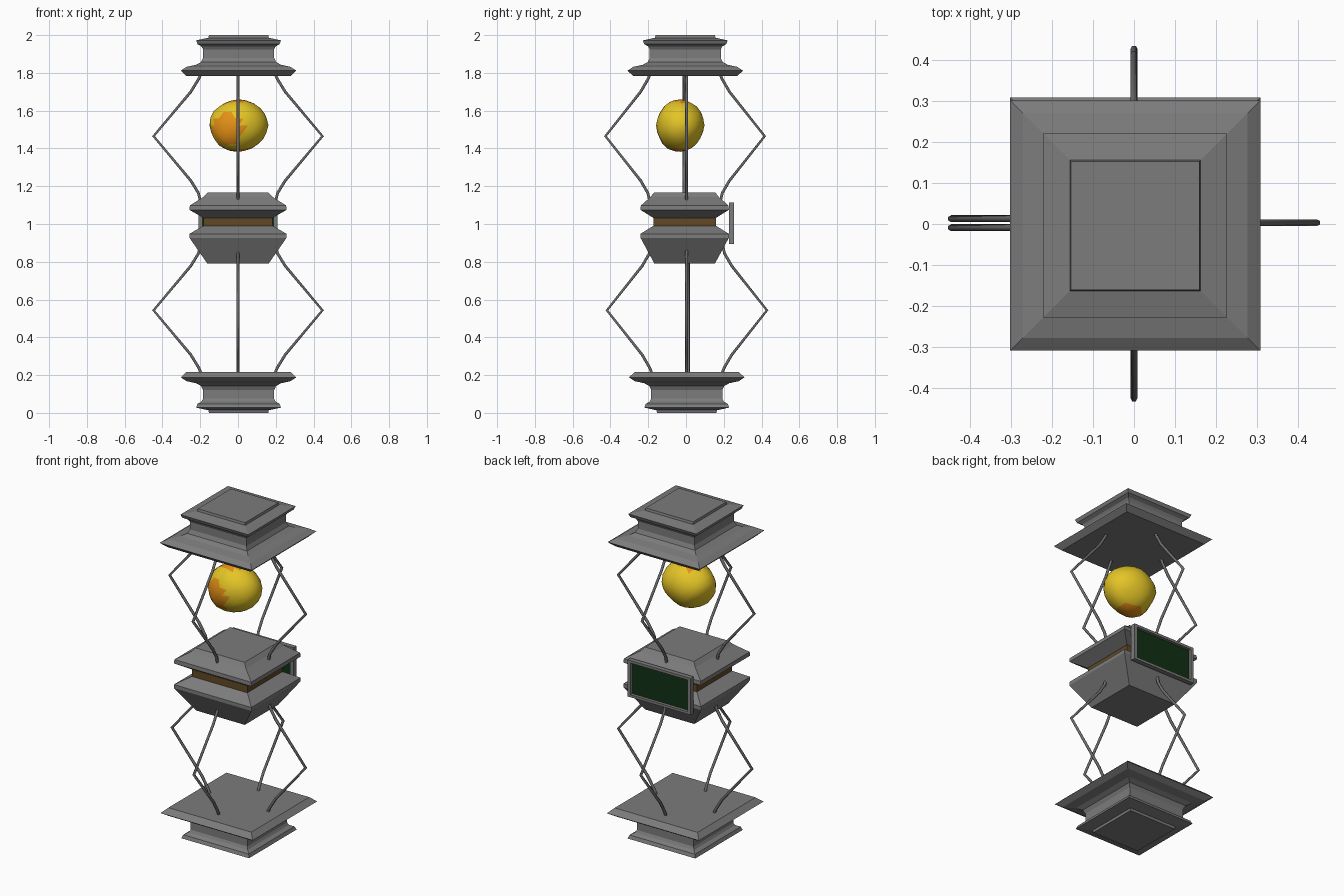
import bpy, bmesh, math
from mathutils import Vector

if "Cube" in bpy.data.objects:
    bpy.data.objects.remove(bpy.data.objects["Cube"])


def mat(name, rgb):
    m = bpy.data.materials.new(name)
    m.diffuse_color = (*rgb, 1)
    m.use_nodes = True
    m.node_tree.nodes["Principled BSDF"].inputs["Base Color"].default_value = m.diffuse_color
    return m


STEEL = mat("grey_metal", (0.2, 0.2, 0.2))
ROD = mat("dark_rod_metal", (0.15, 0.15, 0.15))
BROWN = mat("brown_core", (0.12, 0.065, 0.018))
GREEN = mat("dark_green_screen", (0.005, 0.03, 0.007))
YELLOW = mat("yellow_ore", (0.78, 0.56, 0.02))
ORANGE = mat("orange_ore", (0.78, 0.28, 0.008))


def finish(bm, name, *mats):
    bmesh.ops.recalc_face_normals(bm, faces=bm.faces)
    me = bpy.data.meshes.new(name)
    bm.to_mesh(me)
    bm.free()
    ob = bpy.data.objects.new(name, me)
    bpy.context.collection.objects.link(ob)
    for m in mats:
        me.materials.append(m)
    return ob


def square_loft(name, rows, m, cx=0.0, cy=0.0):
    """Stack of rectangles given as (half x, half y, z), capped at both ends."""
    bm = bmesh.new()
    rings = [[bm.verts.new((cx + sx * hx, cy + sy * hy, z))
              for sx, sy in ((-1, -1), (1, -1), (1, 1), (-1, 1))] for hx, hy, z in rows]
    for a, b in zip(rings, rings[1:]):
        for i in range(4):
            j = (i + 1) % 4
            bm.faces.new((a[i], a[j], b[j], b[i]))
    bm.faces.new(rings[0])
    bm.faces.new(rings[-1])
    return finish(bm, name, m)


# Top and bottom caps, one profile flipped
cap = [(.157, 2.0), (.16, 1.986), (.225, 1.972), (.217, 1.952), (.196, 1.94), (.188, 1.925),
       (.188, 1.88), (.199, 1.857), (.225, 1.843), (.275, 1.832), (.306, 1.812), (.275, 1.783)]
square_loft("top_cap", [(h, h, z) for h, z in cap], STEEL, .003, -.004)
square_loft("bottom_cap", [(h, h, 2 - z) for h, z in cap], STEEL, .003, .004)

# Middle block: two plates around a brown core
square_loft("middle_upper_plate", [(.162, .163, 1.166), (.185, .182, 1.142), (.255, .232, 1.098),
            (.257, .234, 1.075), (.185, .167, 1.033)], STEEL, 0, -.007)
square_loft("middle_core", [(.183, .166, 1.05), (.183, .166, .97)], BROWN, 0, -.007)
square_loft("middle_lower_plate", [(.185, .167, .99), (.257, .234, .948), (.257, .234, .927),
            (.162, .16, .79)], STEEL, 0, -.007)


# Screen on the back
def box(name, x, y, z, m):
    bm = bmesh.new()
    bmesh.ops.create_cube(bm, size=1)
    for v in bm.verts:
        v.co = ((x[0], x[1])[v.co.x > 0], (y[0], y[1])[v.co.y > 0], (z[0], z[1])[v.co.z > 0])
    return finish(bm, name, m)


box("screen_panel", (-.203, .203), (.228, .237), (.902, 1.108), GREEN)
for s, side in ((-1, "left"), (1, "right")):
    box("screen_frame_" + side, sorted((s * .19, s * .21)), (.227, .255), (.895, 1.115), STEEL)
box("screen_frame_top", (-.19, .19), (.227, .255), (1.1, 1.115), STEEL)
box("screen_frame_bottom", (-.19, .19), (.227, .255), (.895, .91), STEEL)


# Bent rods, four per level
bend = [(.195, 1.80), (.207, 1.77), (.25, 1.70), (.447, 1.465), (.25, 1.23), (.21, 1.165), (.2, 1.125)]


def rod(name, direction, offset, lower):
    cu = bpy.data.curves.new(name, 'CURVE')
    cu.dimensions = '3D'
    cu.bevel_depth = .0085
    cu.bevel_resolution = 1
    cu.use_fill_caps = True
    sp = cu.splines.new('POLY')
    sp.points.add(len(bend) - 1)
    dx, dy = direction
    for p, (r, z) in zip(sp.points, bend):
        p.co = (dx * r + offset[0], dy * r * .945 + offset[1], 2.008 - z if lower else z, 1)
    cu.materials.append(ROD)
    bpy.context.collection.objects.link(bpy.data.objects.new(name, cu))


for lower in (False, True):
    lvl = "lower" if lower else "upper"
    s = 1 if lower else -1
    rod(lvl + "_rod_right", (1, 0), (0, .003), lower)
    rod(lvl + "_rod_left", (-1, 0), (0, .002 + s * .011), lower)
    rod(lvl + "_rod_front", (0, -1), (0, s * .004), lower)
    rod(lvl + "_rod_back", (0, 1), (0, s * .006), lower)

# Floating lumpy ore: sphere with a few bumps and dents
bm = bmesh.new()
bmesh.ops.create_icosphere(bm, subdivisions=3, radius=1)
lumps = [((-.6, -.5, -.65), .12), ((-1, -.1, .15), .04), ((-.9, .2, -.5), -.10),
         ((.8, 0, -.8), -.03), ((.6, .3, .8), -.04), ((.3, .9, -.6), -.06), ((-.5, .5, .8), -.05)]
orange_dir = Vector((-.45, -.88, -.15)).normalized()
for f in bm.faces:
    n = f.calc_center_median().normalized()
    if n.dot(orange_dir) > .8 or n.z < -.9 or (n - Vector((-.1, .05, 1))).length < .5:
        f.material_index = 1
for v in bm.verts:
    n = v.co.normalized()
    r = 1 + sum(a * math.exp(-((n - Vector(d).normalized()).length / .5) ** 2) for d, a in lumps)
    r += .02 * math.sin(5 * n.x + 2) * math.sin(6 * n.y + 1) * math.cos(5 * n.z)
    v.co = (.005 + n.x * r * .155, -.029 + n.y * r * .127, 1.522 + n.z * r * .139)
ore = finish(bm, "floating_ore", YELLOW, ORANGE)
for p in ore.data.polygons:
    p.use_smooth = True
